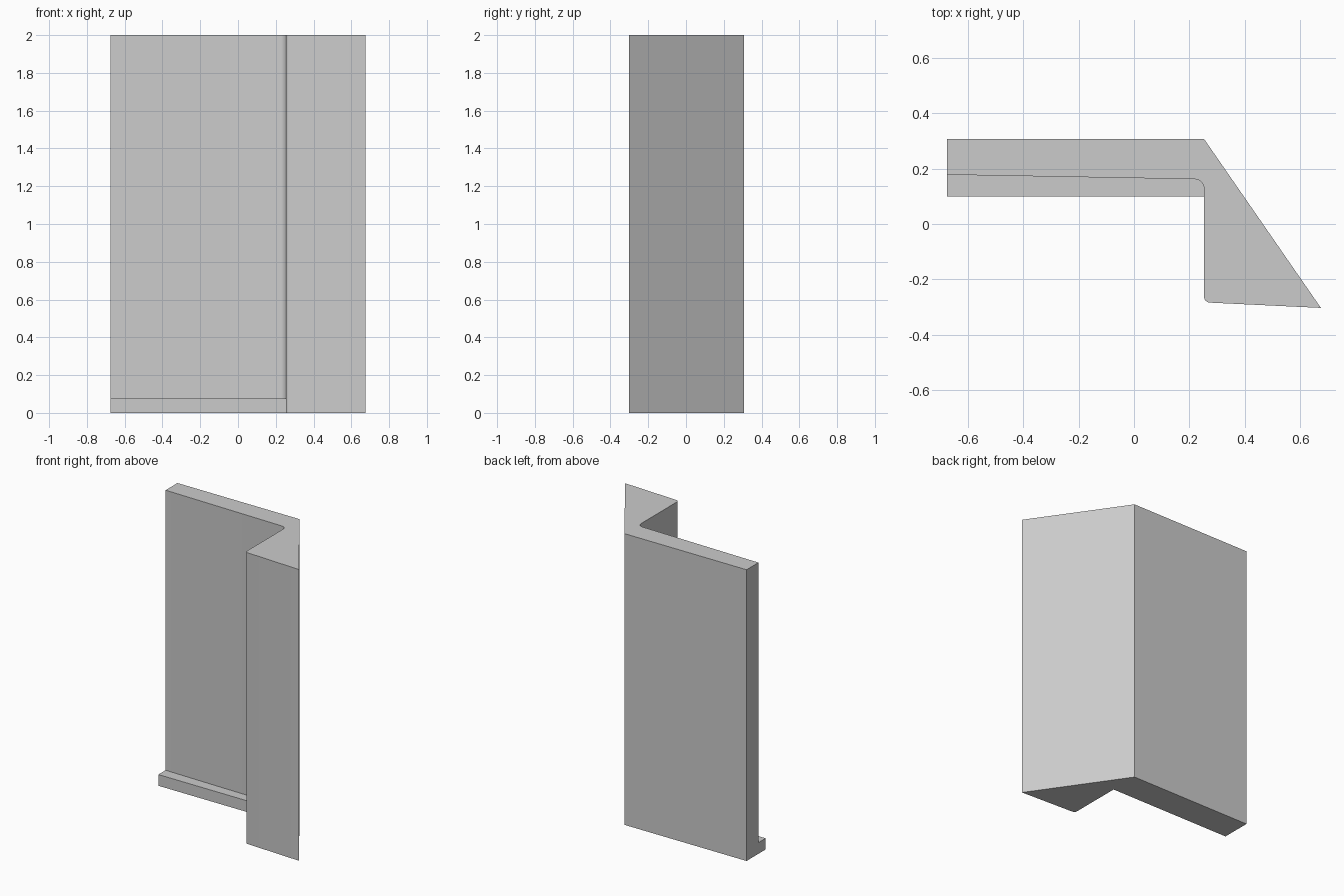
import bpy
import bmesh
from math import cos, sin, radians

cube = bpy.data.objects.get("Cube")
if cube:
    bpy.data.objects.remove(cube, do_unlink=True)

grey = bpy.data.materials.new("plain grey")
colour = (0.6, 0.6, 0.6, 1)
grey.diffuse_color = colour
grey.use_nodes = True
grey.node_tree.nodes["Principled BSDF"].inputs["Base Color"].default_value = colour


def arc(cx, cy, r, start, end, steps=8):
    """Points along a rounded corner."""
    angles = [radians(start + (end - start) * i / steps) for i in range(steps + 1)]
    return [(cx + r * cos(a), cy + r * sin(a)) for a in angles]


def extrude_profile(name, points, height):
    """Raise a plan outline from the floor to the given height."""
    bm = bmesh.new()
    base = bm.faces.new([bm.verts.new((x, y, 0)) for x, y in points])
    top = bmesh.ops.extrude_face_region(bm, geom=[base])["geom"]
    verts = [v for v in top if isinstance(v, bmesh.types.BMVert)]
    bmesh.ops.translate(bm, verts=verts, vec=(0, 0, height))
    bmesh.ops.recalc_face_normals(bm, faces=bm.faces)
    mesh = bpy.data.meshes.new(name)
    bm.to_mesh(mesh)
    bm.free()
    mesh.materials.append(grey)
    obj = bpy.data.objects.new(name, mesh)
    bpy.context.collection.objects.link(obj)
    bpy.ops.object.select_all(action="DESELECT")
    obj.select_set(True)
    bpy.context.view_layer.objects.active = obj
    bpy.ops.object.shade_smooth_by_angle(angle=radians(30))
    return obj


END, STEP = -0.675, 0.253      # free end and inner step positions in x
BACK, FRONT = 0.307, -0.303

# Wall panel with a wedge-shaped return, inner and outer corners rounded
inner = arc(STEP - 0.035, 0.127, 0.035, 0, 88)
outer = arc(STEP + 0.022, -0.262, 0.022, 267, 180)
wall_front = inner + [(END, 0.178)]
extrude_profile("wall_panel", [(END, BACK), (STEP, BACK), (0.675, FRONT)] + outer + wall_front, 2)

# Low ledge along the foot of the wall, fitted against its front face
extrude_profile("foot_ledge", [(END, 0.1), (STEP, 0.1)] + wall_front, 0.077)
